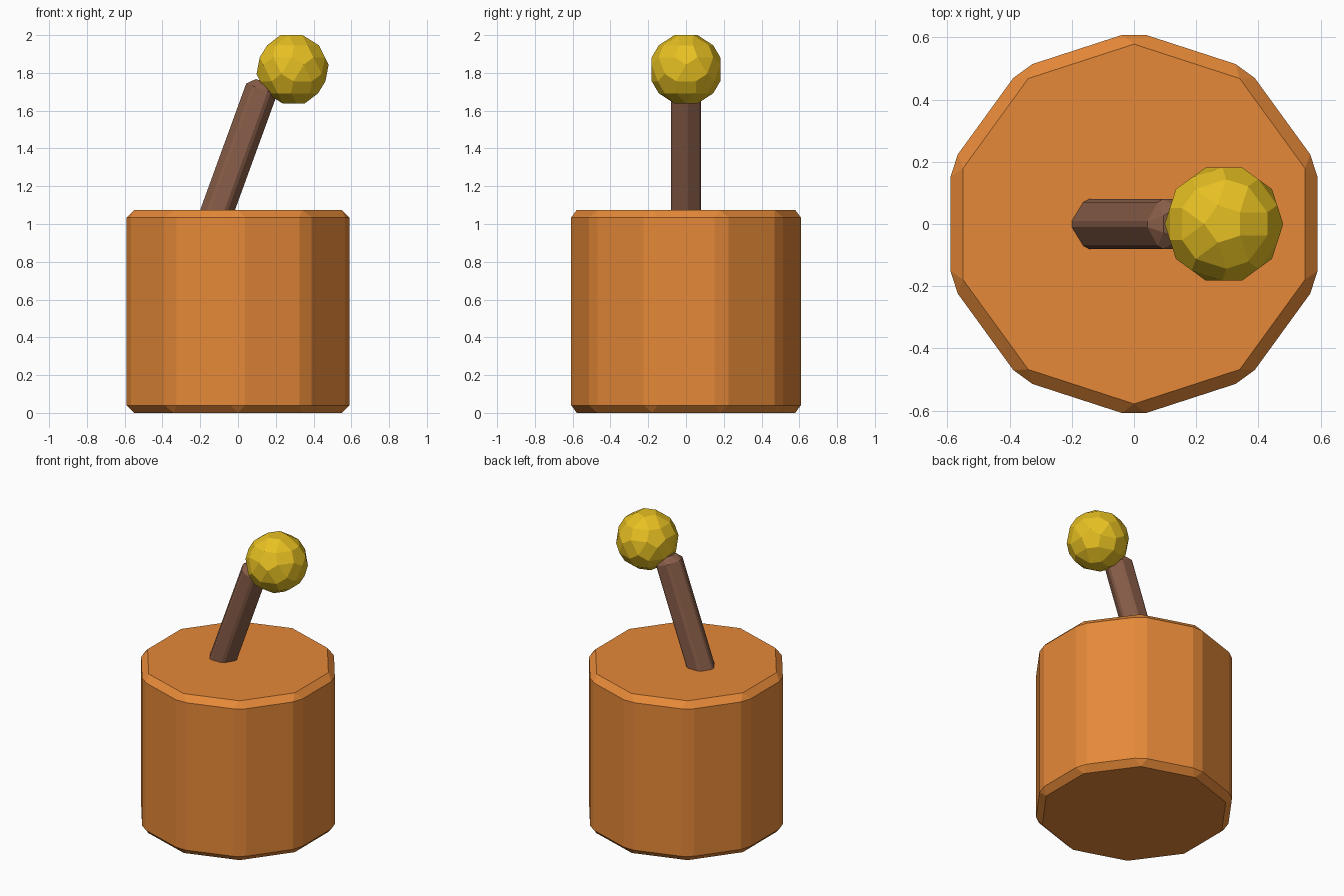
import bpy, math

if "Cube" in bpy.data.objects:
    bpy.data.objects.remove(bpy.data.objects["Cube"])


def finish(obj, name, color):
    """Name the part, chamfer every edge and colour it."""
    obj.name = obj.data.name = name
    bevel = obj.modifiers.new("chamfer", 'BEVEL')
    bevel.width = 0.04
    bevel.segments = 1
    bevel.limit_method = 'NONE'
    mat = bpy.data.materials.new(name + "_colour")
    mat.diffuse_color = (*color, 1)
    mat.use_nodes = True
    mat.node_tree.nodes["Principled BSDF"].inputs["Base Color"].default_value = mat.diffuse_color
    obj.data.materials.append(mat)


def prism(name, sides, radius, depth, location, tilt, color):
    bpy.ops.mesh.primitive_cylinder_add(vertices=sides, radius=radius, depth=depth,
                                        location=location, rotation=(0, tilt, 0))
    finish(bpy.context.object, name, color)


# Ten-sided body
prism("body", 10, 0.62, 1.075, (0, 0, 0.5375), 0, (0.79, 0.25, 0.04))

# Leaning six-sided stick, sunk into the body top
prism("stick", 6, 0.1, 0.81, (0, 0, 1.371), math.radians(20), (0.25, 0.11, 0.065))

# Faceted ball at the tip
bpy.ops.mesh.primitive_ico_sphere_add(subdivisions=1, radius=0.23, location=(0.289, 0, 1.819))
finish(bpy.context.object, "ball", (0.8, 0.53, 0.016))
